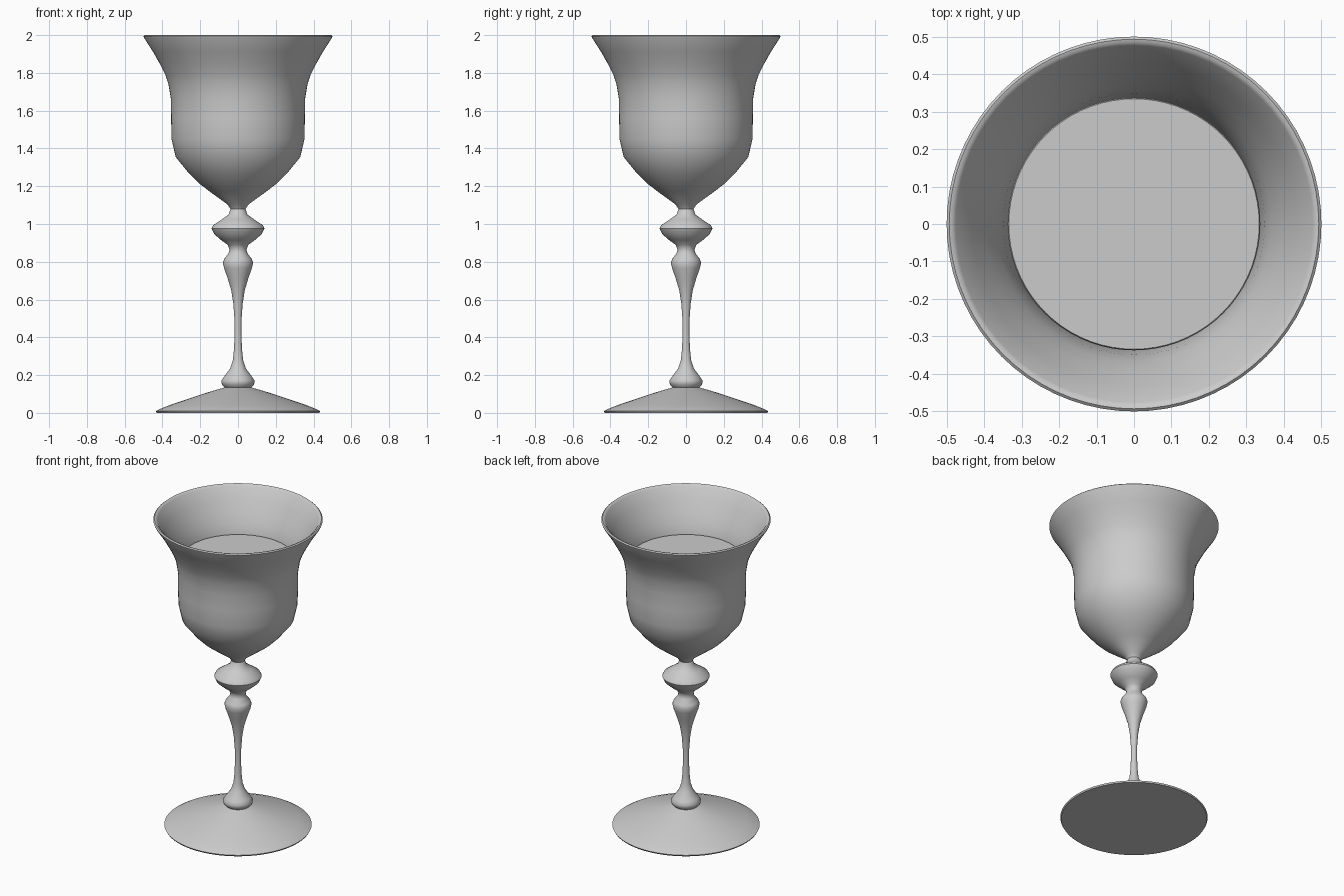
import bpy, bmesh
from math import pi, radians


def lathe(name, profile, segments=72, angle=50):
    """Spin an (r, z) profile around the z axis."""
    bm = bmesh.new()
    verts = [bm.verts.new((r, 0, z)) for r, z in profile]
    edges = [bm.edges.new(pair) for pair in zip(verts, verts[1:])]
    bmesh.ops.spin(bm, geom=verts + edges, cent=(0, 0, 0), axis=(0, 0, 1),
                   angle=2 * pi, steps=segments, use_duplicate=False)
    bmesh.ops.remove_doubles(bm, verts=bm.verts, dist=1e-4)
    bmesh.ops.recalc_face_normals(bm, faces=bm.faces)
    mesh = bpy.data.meshes.new(name)
    bm.to_mesh(mesh)
    bm.free()
    obj = bpy.data.objects.new(name, mesh)
    bpy.context.collection.objects.link(obj)
    bpy.ops.object.select_all(action='DESELECT')
    obj.select_set(True)
    bpy.context.view_layer.objects.active = obj
    bpy.ops.object.shade_smooth_by_angle(angle=radians(angle))
    return obj


# Foot: shallow cone with a thin rim and flat underside
lathe("foot", [(0.07, 0.135), (0.14, 0.115), (0.25, 0.079), (0.36, 0.042),
               (0.415, 0.02), (0.435, 0.009), (0.43, 0), (0, 0)])

# Stem: base collar, slender shaft, upper swelling and knop
lathe("stem", [(0.07, 0.135), (0.085, 0.15), (0.088, 0.17), (0.075, 0.19),
               (0.042, 0.235), (0.027, 0.28), (0.021, 0.34), (0.018, 0.42),
               (0.019, 0.5), (0.025, 0.58), (0.036, 0.65), (0.054, 0.71),
               (0.073, 0.765), (0.08, 0.795), (0.073, 0.815), (0.05, 0.845),
               (0.045, 0.865), (0.055, 0.89), (0.09, 0.915), (0.127, 0.948),
               (0.14, 0.977), (0.132, 0.993), (0.085, 1.025), (0.05, 1.05),
               (0.04, 1.08)])

# Bowl: outer wall, rounded lip and inner wall
lathe("bowl", [(0.04, 1.08), (0.055, 1.103), (0.15, 1.172), (0.21, 1.218),
               (0.26, 1.268), (0.33, 1.355), (0.352, 1.45), (0.354, 1.56),
               (0.355, 1.66), (0.368, 1.74), (0.385, 1.79), (0.415, 1.85),
               (0.45, 1.912), (0.497, 1.985), (0.5, 1.994), (0.493, 2.0),
               (0.484, 1.998), (0.476, 1.99), (0.432, 1.917), (0.397, 1.855),
               (0.367, 1.795), (0.349, 1.743), (0.336, 1.66), (0.334, 1.46),
               (0.312, 1.362), (0.245, 1.28), (0.14, 1.19), (0, 1.13)])

# Drink filling the bowl
lathe("drink", [(0, 1.14), (0.137, 1.197), (0.24, 1.285), (0.306, 1.365),
                (0.329, 1.46), (0.331, 1.66), (0.337, 1.735), (0.334, 1.74),
                (0, 1.74)])
